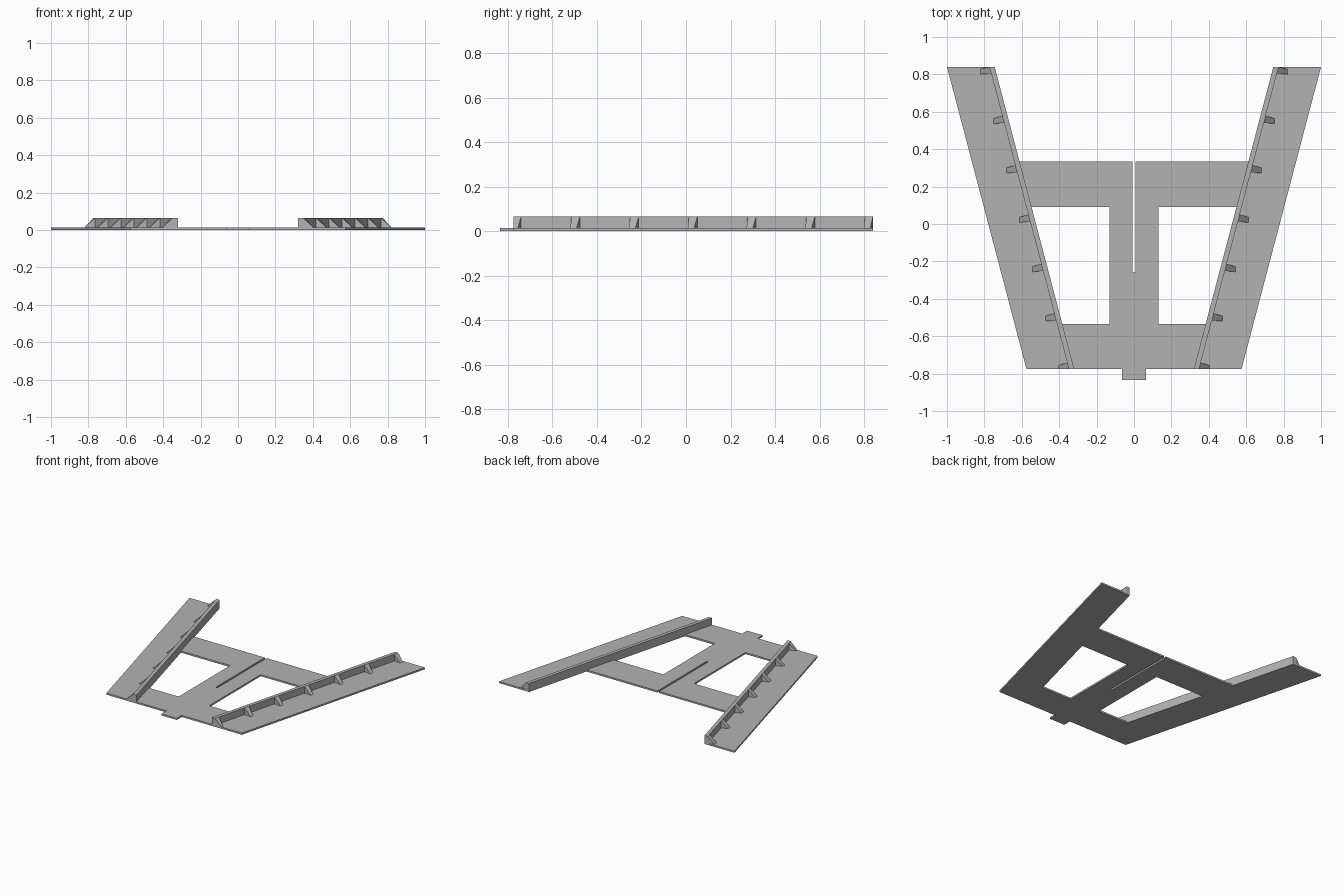
import bpy, bmesh

cube = bpy.data.objects.get("Cube")
if cube:
    bpy.data.objects.remove(cube, do_unlink=True)

FRONT, BACK = -0.775, 0.84
THICK, TOP = 0.013, 0.065
SLOPE = 0.425 / (BACK - FRONT)
WING, RAIL = 0.255, 0.028

grey = bpy.data.materials.new("plain grey")
grey.use_nodes = True
colour = (0.45, 0.45, 0.45, 1)
grey.diffuse_color = colour
grey.node_tree.nodes["Principled BSDF"].inputs["Base Color"].default_value = colour


def inner(y):
    """x of the slanted inner edge at depth y."""
    return 0.32 + SLOPE * (y - FRONT)


def add_object(name, mesh):
    obj = bpy.data.objects.new(name, mesh)
    bpy.context.collection.objects.link(obj)
    mesh.materials.clear()
    mesh.materials.append(grey)
    return obj


def mirrored(points):
    return [(-x, y) for x, y in reversed(points)]


def add_solid(name, bottom, top):
    """Closed solid between two matching rings of points."""
    bm = bmesh.new()
    low = [bm.verts.new(p) for p in bottom]
    high = [bm.verts.new(p) for p in top]
    bm.faces.new(low)
    bm.faces.new(high)
    n = len(low)
    for i in range(n):
        j = (i + 1) % n
        bm.faces.new((low[i], low[j], high[j], high[i]))
    bmesh.ops.recalc_face_normals(bm, faces=bm.faces)
    mesh = bpy.data.meshes.new(name)
    bm.to_mesh(mesh)
    bm.free()
    return add_object(name, mesh)


# Base plate: outline with tab and slot, plus two openings
half = [(0.065, -0.835), (0.065, FRONT), (inner(FRONT) + WING, FRONT),
        (inner(BACK) + WING, BACK), (inner(BACK), BACK),
        (inner(0.335), 0.335), (0.007, 0.335), (0.007, -0.26)]
opening = [(0.13, -0.535), (inner(-0.535), -0.535),
           (inner(0.09), 0.09), (0.13, 0.09)]
curve = bpy.data.curves.new("plate_outline", "CURVE")
curve.dimensions = "2D"
curve.fill_mode = "BOTH"
curve.extrude = THICK / 2
for loop in (half + mirrored(half), opening, mirrored(opening)):
    spline = curve.splines.new("POLY")
    spline.points.add(len(loop) - 1)
    for point, (x, y) in zip(spline.points, loop):
        point.co = (x, y, 0, 1)
    spline.use_cyclic_u = True
outline = bpy.data.objects.new("plate_outline", curve)
bpy.context.collection.objects.link(outline)
graph = bpy.context.evaluated_depsgraph_get()
plate_mesh = bpy.data.meshes.new_from_object(outline.evaluated_get(graph))
bpy.data.objects.remove(outline, do_unlink=True)
bm = bmesh.new()
bm.from_mesh(plate_mesh)
bmesh.ops.remove_doubles(bm, verts=bm.verts, dist=0.0001)
bmesh.ops.recalc_face_normals(bm, faces=bm.faces)
bmesh.ops.translate(bm, verts=bm.verts, vec=(0, 0, THICK / 2))
bm.to_mesh(plate_mesh)
bm.free()
for poly in plate_mesh.polygons:
    poly.use_smooth = False
add_object("base_plate", plate_mesh)

# Rails and their sloping gussets on both wings
for side, label in ((1, "left"), (-1, "right")):
    ring = [(inner(FRONT), FRONT), (inner(FRONT) + RAIL, FRONT),
            (inner(BACK) + RAIL, BACK), (inner(BACK), BACK)]
    add_solid(label + "_rail", [(side * x, y, THICK) for x, y in ring],
              [(side * x, y, TOP) for x, y in ring])

    for i in range(7):
        y = -0.76 + i * 0.264
        sides = []
        for sign in (-1, 1):
            wall_y = min(max(y + sign * 0.019, FRONT), BACK)
            tip_y = min(max(y - 0.010 + sign * 0.014, FRONT), BACK)
            wall_x = side * (inner(wall_y) + RAIL)
            tip_x = side * (inner(y) + RAIL + 0.052)
            sides.append([(wall_x, wall_y, THICK), (tip_x, tip_y, THICK),
                          (wall_x, wall_y, TOP)])
        add_solid(f"{label}_gusset_{i + 1}", sides[0], sides[1])
